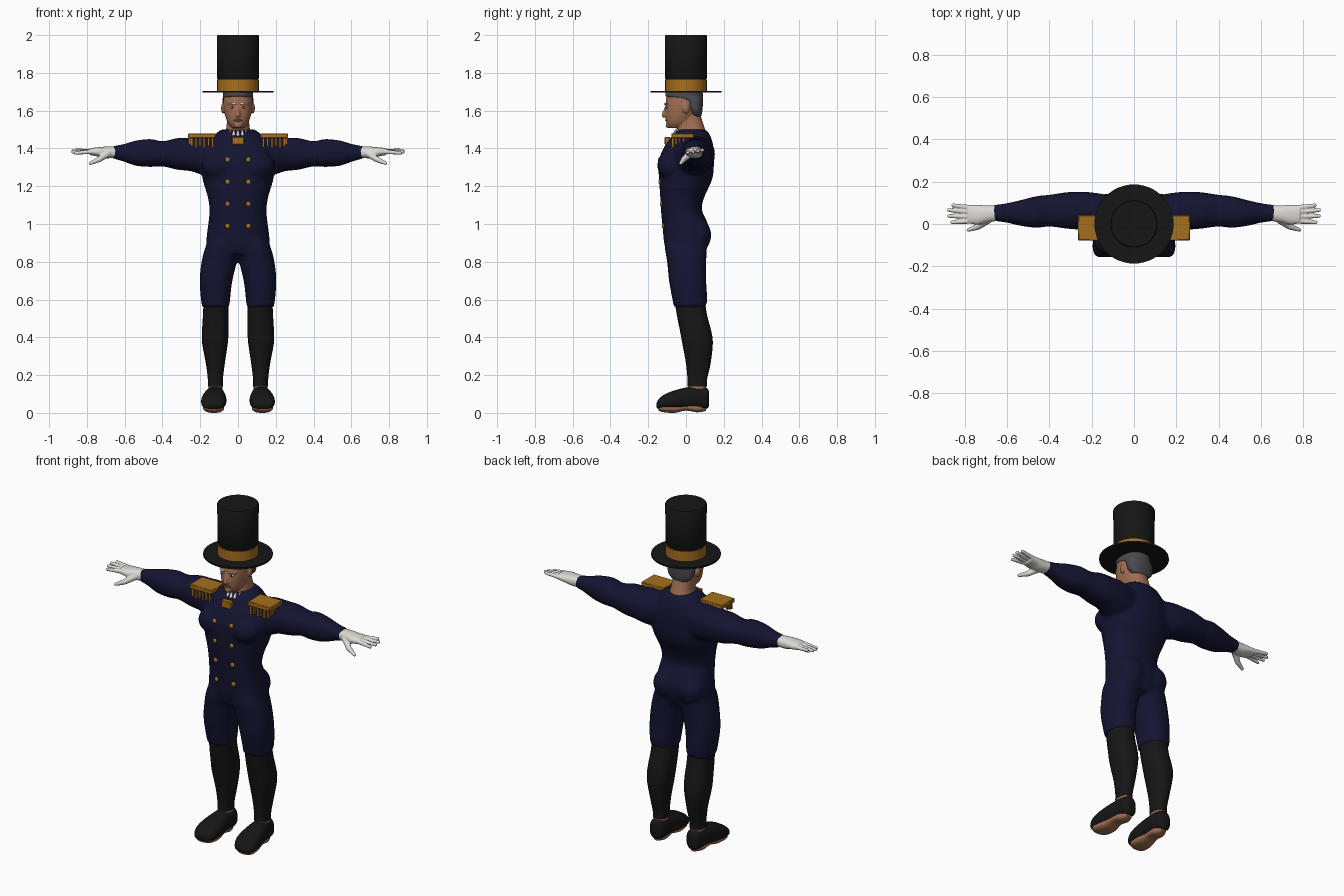
import bpy, bmesh, math
from mathutils import Vector, Matrix

cube = bpy.data.objects.get("Cube")
if cube:
    bpy.data.objects.remove(cube, do_unlink=True)


def material(name, r, g, b):
    mat = bpy.data.materials.new(name)
    mat.use_nodes = True
    mat.diffuse_color = (r, g, b, 1)
    bsdf = mat.node_tree.nodes["Principled BSDF"]
    bsdf.inputs["Base Color"].default_value = (r, g, b, 1)
    bsdf.inputs["Roughness"].default_value = 0.8
    return mat


NAVY = material("navy cloth", 0.007, 0.007, 0.032)
BLACK = material("black felt", 0.008, 0.008, 0.008)
GOLD = material("gold trim", 0.38, 0.16, 0.012)
WHITE = material("white cotton", 0.72, 0.7, 0.66)
SKIN = material("brown skin", 0.36, 0.16, 0.085)
HAIR = material("grey hair", 0.07, 0.07, 0.08)
LIPS = material("dark lips", 0.22, 0.08, 0.05)


def smooth_rows(rows, steps=4):
    """Catmull-Rom interpolation between cross-sections."""
    out = []
    for i in range(len(rows) - 1):
        a, b = rows[max(i - 1, 0)], rows[i]
        c, d = rows[i + 1], rows[min(i + 2, len(rows) - 1)]
        for k in range(steps):
            t = k / steps
            out.append([q + t / 2 * (r - p + t * (2 * p - 5 * q + 4 * r - s + t * (3 * (q - r) + s - p)))
                        for p, q, r, s in zip(a, b, c, d)])
    return out + [list(rows[-1])]


def loft(bm, axis, rows, power=2.3, sides=32, curved=True):
    """Rows are position along the axis, then the extents across it."""
    place = {"x": lambda t, a, b: (t, a, b), "y": lambda t, a, b: (a, t, b),
             "z": lambda t, a, b: (a, b, t)}[axis]
    rings = []
    for t, a0, a1, b0, b1 in (smooth_rows(rows) if curved else rows):
        ring = []
        for k in range(sides):
            ang = math.tau * k / sides
            c, s = math.cos(ang), math.sin(ang)
            u = math.copysign(abs(c) ** (2 / power), c)
            v = math.copysign(abs(s) ** (2 / power), s)
            ring.append(bm.verts.new(place(t, (a0 + a1 + u * (a1 - a0)) / 2,
                                           (b0 + b1 + v * (b1 - b0)) / 2)))
        rings.append(ring)
    for low, high in zip(rings, rings[1:]):
        for k in range(sides):
            j = (k + 1) % sides
            bm.faces.new((low[k], low[j], high[j], high[k]))
    bm.faces.new(rings[0])
    bm.faces.new(rings[-1])


def column(bm, rows, **kw):
    """Vertical loft centred on x: height, half width, front, back."""
    loft(bm, "z", [(z, -w, w, f, b) for z, w, f, b in rows], **kw)


def disc(bm, rows):
    """Stacked circles: height, radius."""
    column(bm, [(z, r, -r, r) for z, r in rows], power=2, sides=48, curved=False)


def ball(bm, centre, size):
    bmesh.ops.create_uvsphere(bm, u_segments=20, v_segments=12, radius=1,
                              matrix=Matrix.Translation(centre) @ Matrix.Diagonal((*size, 1)))


def box(bm, centre, size):
    bmesh.ops.create_cube(bm, size=1, matrix=Matrix.Translation(centre) @ Matrix.Diagonal((*size, 1)))


def tube(bm, start, end, r0, r1):
    """Tapered finger segment with round ends."""
    a, b = Vector(start), Vector(end)
    turn = (b - a).to_track_quat("Z", "Y").to_matrix().to_4x4()
    bmesh.ops.create_cone(bm, cap_ends=True, segments=14, radius1=r0, radius2=r1, depth=(b - a).length,
                          matrix=Matrix.Translation((a + b) / 2) @ turn)
    ball(bm, a, (r0,) * 3)
    ball(bm, b, (r1,) * 3)


def mirror(bm):
    copy = bmesh.ops.duplicate(bm, geom=bm.verts[:] + bm.edges[:] + bm.faces[:])["geom"]
    verts = [v for v in copy if isinstance(v, bmesh.types.BMVert)]
    bmesh.ops.scale(bm, vec=(-1, 1, 1), verts=verts)


def finish(bm, name, mat, side=1, voxel=0, relax=4, bevel=0):
    """Turn the shapes into one object, fused by voxels if asked."""
    bmesh.ops.scale(bm, vec=(side, 1, 1), verts=bm.verts)
    bmesh.ops.recalc_face_normals(bm, faces=bm.faces)
    mesh = bpy.data.meshes.new(name)
    bm.to_mesh(mesh)
    bm.free()
    mesh.materials.append(mat)
    obj = bpy.data.objects.new(name, mesh)
    bpy.context.collection.objects.link(obj)
    bpy.ops.object.select_all(action="DESELECT")
    obj.select_set(True)
    bpy.context.view_layer.objects.active = obj
    bpy.ops.object.shade_smooth_by_angle(angle=math.radians(40))
    if voxel:
        fuse = obj.modifiers.new("fuse", "REMESH")
        fuse.mode, fuse.voxel_size, fuse.use_smooth_shade = "VOXEL", voxel, True
        soft = obj.modifiers.new("soften", "SMOOTH")
        soft.factor, soft.iterations = 0.5, relax
    if bevel:
        obj.modifiers.new("bevel", "BEVEL").width = bevel
    return obj


# Suit: trouser legs, sleeves, chest and seat muscles, then the trunk
bm = bmesh.new()
loft(bm, "z", [(.56, .045, .19, -.065, .105), (.6, .042, .196, -.072, .112), (.7, .03, .203, -.09, .107),
               (.8, .006, .193, -.1, .107), (.88, -.01, .172, -.112, .11), (.95, 0, .14, -.1, .1)])
loft(bm, "x", [(.08, -.08, .13, 1.27, 1.45), (.18, -.06, .147, 1.26, 1.465), (.25, -.03, .153, 1.28, 1.456),
               (.32, -.022, .15, 1.287, 1.455), (.4, -.012, .138, 1.305, 1.438), (.46, -.018, .132, 1.302, 1.45),
               (.54, -.008, .112, 1.308, 1.442), (.61, .008, .097, 1.332, 1.422), (.67, .014, .09, 1.348, 1.412)])
ball(bm, (.1, -.08, 1.31), (.092, .073, .075))
ball(bm, (.075, .07, .94), (.08, .064, .085))
mirror(bm)
column(bm, [(.84, .15, -.1, .1), (.9, .167, -.116, .12), (.96, .163, -.122, .128), (1.02, .155, -.128, .108),
            (1.08, .151, -.133, .083), (1.15, .162, -.137, .1), (1.24, .188, -.143, .14),
            (1.33, .19, -.145, .148), (1.41, .17, -.115, .145), (1.47, .125, -.07, .128),
            (1.5, .09, -.045, .105)])
suit = finish(bm, "suit", NAVY, voxel=.011, relax=5)

# Buttons seated on the front of the suit
bpy.context.view_layer.update()
surface = suit.evaluated_get(bpy.context.evaluated_depsgraph_get())
bm = bmesh.new()
for row in range(4):
    for x in (-.055, .055):
        hit, spot, normal, _ = surface.ray_cast(Vector((x, -1, 1.34 - row * .117)), Vector((0, 1, 0)))
        ball(bm, spot, (.013, .009, .014))
finish(bm, "buttons", GOLD)

# Collar clasp and white collar points
bm = bmesh.new()
box(bm, (0, -.098, 1.44), (.064, .03, .042))
finish(bm, "collar_clasp", GOLD, bevel=.004)
bm = bmesh.new()
for k in range(-3, 4):
    ang = k * .32
    tube(bm, (.072 * math.sin(ang), .02 - .085 * math.cos(ang), 1.47),
         (.07 * math.sin(ang), .02 - .075 * math.cos(ang), 1.498), .01, .003)
finish(bm, "collar_points", WHITE)

# Neck and head with nose, brow ridge, chin and ears
bm = bmesh.new()
column(bm, [(1.42, .08, -.03, .108), (1.47, .07, -.045, .112), (1.51, .062, -.045, .098),
            (1.55, .058, -.04, .085), (1.6, .056, -.03, .07)])
column(bm, [(1.508, .03, -.088, -.03), (1.53, .05, -.102, .02), (1.56, .064, -.108, .05),
            (1.6, .074, -.11, .073), (1.65, .078, -.107, .082), (1.71, .074, -.1, .08)], power=2.2)
tube(bm, (0, -.104, 1.622), (0, -.118, 1.576), .007, .012)
ball(bm, (0, -.094, 1.522), (.02, .014, .014))
for x in (-1, 1):
    tube(bm, (x * .018, -.103, 1.634), (x * .05, -.09, 1.636), .008, .006)
    ball(bm, (x * .08, 0, 1.613), (.01, .018, .028))
finish(bm, "head", SKIN, voxel=.005, relax=3)

# Hair cap and face details
bm = bmesh.new()
column(bm, [(1.57, .05, .03, .08), (1.6, .077, .012, .087), (1.65, .081, -.01, .09),
            (1.665, .081, -.06, .09), (1.675, .08, -.106, .09), (1.7, .079, -.107, .088)])
finish(bm, "hair", HAIR)
bm = bmesh.new()
for x in (-1, 1):
    tube(bm, (x * .016, -.111, 1.636), (x * .052, -.095, 1.64), .005, .003)
finish(bm, "eyebrows", WHITE)
for name, size, depth, mat in (("eyes", (.012, .006, .006), -.1, WHITE),
                               ("pupils", (.005, .004, .005), -.1045, BLACK)):
    bm = bmesh.new()
    for x in (-.031, .031):
        ball(bm, (x, depth, 1.617), size)
    finish(bm, name, mat)
bm = bmesh.new()
ball(bm, (0, -.103, 1.549), (.023, .007, .006))
finish(bm, "mouth", LIPS)

# Top hat: brim, crown and band
bm = bmesh.new()
disc(bm, [(1.695, .187), (1.705, .187)])
finish(bm, "hat_brim", BLACK)
bm = bmesh.new()
disc(bm, [(1.7, .106), (1.765, .106), (1.77, .11), (1.995, .112), (2, .108)])
finish(bm, "hat_crown", BLACK)
bm = bmesh.new()
disc(bm, [(1.705, .11), (1.764, .11)])
finish(bm, "hat_band", GOLD)

for label, side in (("left", 1), ("right", -1)):
    # Epaulette plate with hanging fringe
    bm = bmesh.new()
    box(bm, (.191, -.018, 1.467), (.148, .12, .025))
    finish(bm, label + "_epaulette", GOLD, side, bevel=.004)
    bm = bmesh.new()
    for k in range(6):
        drop = .045 if k % 2 else .052
        box(bm, (.135 + k * .022, -.07, 1.457 - drop / 2), (.011, .011, drop))
    for k in range(3):
        box(bm, (.256, -.052 + k * .019, 1.438 + k * .004), (.01, .01, .035 - k * .008))
    finish(bm, label + "_fringe", GOLD, side)

    # Glove: palm, four fingers and thumb
    bm = bmesh.new()
    loft(bm, "x", [(.645, .015, .088, 1.35, 1.41), (.7, .006, .088, 1.348, 1.41),
                   (.74, -.003, .09, 1.357, 1.406), (.785, .004, .09, 1.365, 1.402)])
    for y, tip_x, tip_y in ((.077, .855, .088), (.056, .875, .066), (.034, .874, .038), (.014, .86, .008)):
        tube(bm, (.77, y, 1.384), (tip_x, tip_y, 1.372 + y / 4), .013, .009)
    tube(bm, (.69, .02, 1.372), (.735, -.012, 1.342), .019, .015)
    tube(bm, (.735, -.012, 1.342), (.782, -.028, 1.321), .015, .009)
    finish(bm, label + "_glove", WHITE, side, voxel=.004, relax=3)

    # Stocking
    bm = bmesh.new()
    loft(bm, "z", [(.14, .08, .16, .008, .11), (.18, .08, .16, .008, .112), (.26, .07, .17, 0, .13),
                   (.37, .054, .19, -.02, .142), (.44, .05, .19, -.033, .132), (.51, .05, .186, -.047, .113),
                   (.59, .05, .182, -.06, .1)])
    finish(bm, label + "_stocking", BLACK, side)

    # Bare ankle and sole
    bm = bmesh.new()
    loft(bm, "z", [(.1, .083, .157, .012, .106), (.147, .083, .157, .012, .106)], curved=False)
    loft(bm, "y", [(-.145, .1, .17, .012, .04), (-.12, .078, .185, .004, .05), (-.06, .075, .178, 0, .05),
                   (0, .085, .165, .012, .05), (.06, .082, .16, .003, .05), (.105, .1, .14, .01, .05)])
    finish(bm, label + "_foot", SKIN, side)

    # Shoe
    bm = bmesh.new()
    loft(bm, "y", [(-.157, .105, .165, .03, .05), (-.145, .08, .185, .02, .072), (-.11, .064, .195, .017, .1),
                   (-.05, .062, .19, .018, .122), (.02, .07, .175, .022, .138), (.07, .072, .168, .02, .14),
                   (.11, .08, .16, .022, .132), (.123, .1, .14, .04, .11)], power=2.5)
    finish(bm, label + "_shoe", BLACK, side)
